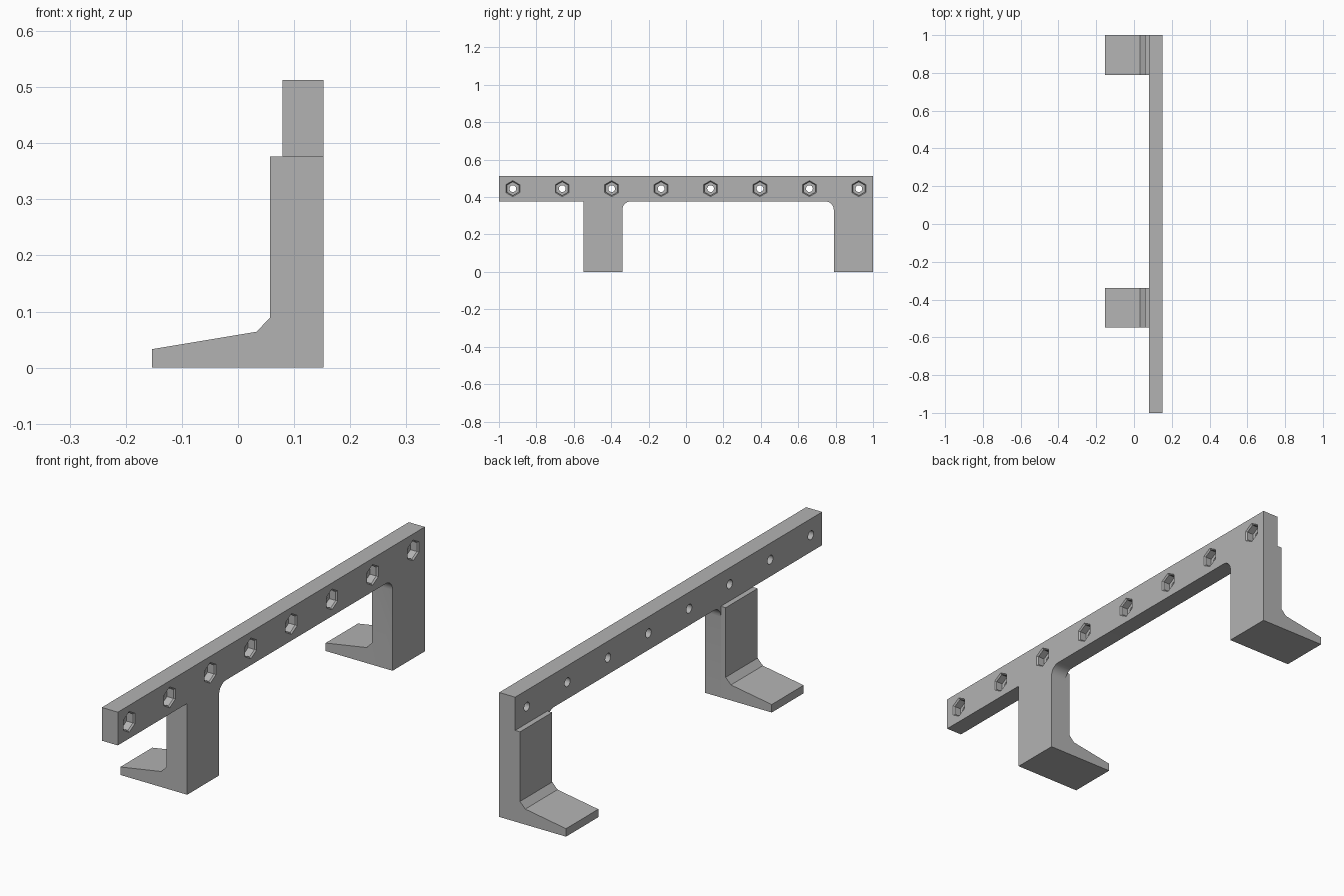
import bpy, bmesh
from math import pi, sin, cos
from mathutils import Vector

if "Cube" in bpy.data.objects:
    bpy.data.objects.remove(bpy.data.objects["Cube"])

grey = bpy.data.materials.new("plain grey")
grey.use_nodes = True
grey.diffuse_color = (0.45, 0.45, 0.45, 1)
grey.node_tree.nodes["Principled BSDF"].inputs["Base Color"].default_value = grey.diffuse_color

BACK, FACE = 0.079, 0.152      # bar thickness along x
BAR_LOW, BAR_TOP = 0.376, 0.513
LEGS = [(-0.548, -0.34), (0.79, 1.0)]


def finish(name, bm):
    bmesh.ops.recalc_face_normals(bm, faces=bm.faces[:])
    mesh = bpy.data.meshes.new(name)
    bm.to_mesh(mesh)
    bm.free()
    mesh.materials.append(grey)
    obj = bpy.data.objects.new(name, mesh)
    bpy.context.collection.objects.link(obj)
    return obj


def extrude(name, points, offset):
    """Solid from a flat outline of 3D points, swept along offset."""
    bm = bmesh.new()
    face = bm.faces.new([bm.verts.new(p) for p in points])
    swept = bmesh.ops.extrude_face_region(bm, geom=[face])
    verts = [v for v in swept["geom"] if isinstance(v, bmesh.types.BMVert)]
    bmesh.ops.translate(bm, verts=verts, vec=Vector(offset))
    return finish(name, bm)


def combine(target, tool, operation):
    mod = target.modifiers.new(tool.name, 'BOOLEAN')
    mod.operation, mod.solver, mod.object = operation, 'EXACT', tool
    bpy.context.view_layer.objects.active = target
    bpy.ops.object.modifier_apply(modifier=mod.name)
    bpy.data.objects.remove(tool)


# Bar and both posts as one outline, with rounded inner corners
def fillet(y, side, r=0.043, steps=8):
    arc = [(i * pi / 2) / steps for i in range(steps + 1)]
    return [(y + side * r * (1 - cos(a)), BAR_LOW - r + r * sin(a)) for a in arc]


(a0, a1), (b0, b1) = LEGS
outline = [(-1, BAR_TOP), (-1, BAR_LOW), (a0, BAR_LOW), (a0, 0), (a1, 0)]
outline += fillet(a1, 1) + fillet(b0, -1)[::-1]
outline += [(b0, 0), (b1, 0), (b1, BAR_TOP)]
rail = extrude("bracket_rail", [(BACK, y, z) for y, z in outline], (FACE - BACK, 0, 0))

# Wedge feet with a thickened post in front of the bar
foot = [(-0.153, 0), (BACK, 0), (BACK, BAR_LOW), (0.057, BAR_LOW),
        (0.057, 0.089), (0.033, 0.064), (-0.153, 0.033)]
for y0, y1 in LEGS:
    leg = extrude("foot", [(x, y0, z) for x, z in foot], (0, y1 - y0, 0))
    combine(rail, leg, 'UNION')


# Chamfered hexagonal pockets and round through holes
def ring_cutter(name, y, z, sides, rings):
    bm = bmesh.new()
    loops = [[bm.verts.new((x, y + r * sin(2 * pi * i / sides), z + r * cos(2 * pi * i / sides)))
              for i in range(sides)] for x, r in rings]
    for lo, hi in zip(loops, loops[1:]):
        for i in range(sides):
            j = (i + 1) % sides
            bm.faces.new((lo[i], lo[j], hi[j], hi[i]))
    bm.faces.new(loops[0])
    bm.faces.new(loops[-1])
    cutter = finish(name, bm)
    cutter.hide_render = True
    return cutter


for n in range(8):
    y = -0.926 + n * 0.2643
    pocket = [(0.117, 0.037), (FACE - 0.006, 0.037), (FACE + 0.004, 0.047)]
    combine(rail, ring_cutter("pocket", y, 0.445, 6, pocket), 'DIFFERENCE')
    hole = [(BACK - 0.01, 0.018), (FACE + 0.01, 0.018)]
    combine(rail, ring_cutter("hole", y, 0.445, 24, hole), 'DIFFERENCE')

# Smooth the round surfaces, keep the edges sharp
bpy.ops.object.select_all(action='DESELECT')
rail.select_set(True)
bpy.context.view_layer.objects.active = rail
bpy.ops.object.shade_smooth_by_angle(angle=pi / 6)
